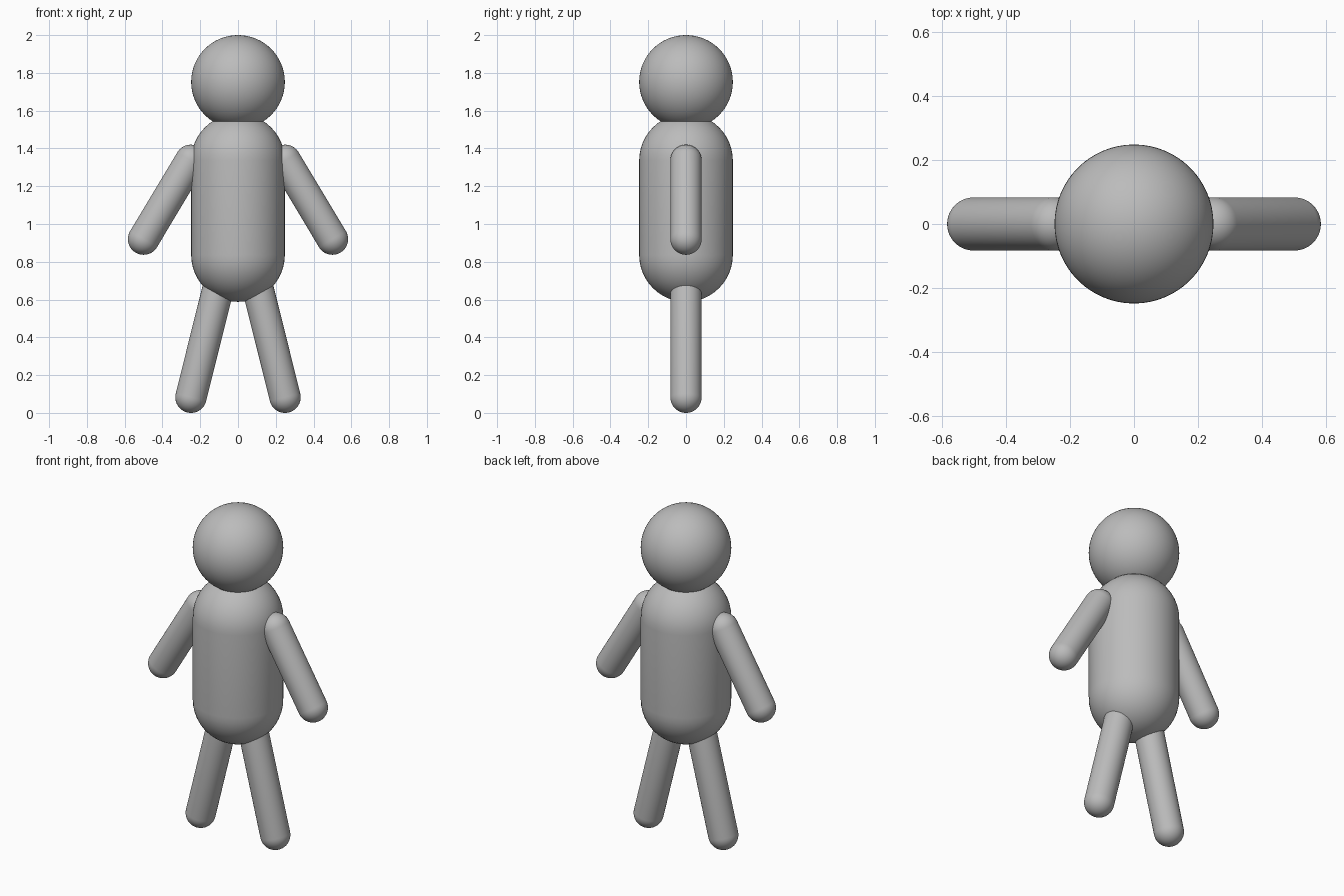
import bpy
import bmesh
from math import pi, sin, cos
from mathutils import Vector

cube = bpy.data.objects.get("Cube")
if cube:
    bpy.data.objects.remove(cube, do_unlink=True)

grey = bpy.data.materials.new("plain_grey")
grey.use_nodes = True
GREY = (0.5, 0.5, 0.5, 1)
grey.diffuse_color = GREY
grey.node_tree.nodes["Principled BSDF"].inputs["Base Color"].default_value = GREY


def capsule(name, start, end, radius, segments=48, rings=12):
    """Round-ended rod, spun from a profile and laid from start to end."""
    start, end = Vector(start), Vector(end)
    axis = end - start
    profile = []
    for centre, first in ((0, -pi / 2), (axis.length, 0)):
        for i in range(rings + 1):
            a = first + i * pi / 2 / rings
            profile.append((radius * cos(a), 0, centre + radius * sin(a)))
    bm = bmesh.new()
    verts = [bm.verts.new(p) for p in profile]
    edges = [bm.edges.new(pair) for pair in zip(verts, verts[1:])]
    bmesh.ops.spin(bm, geom=verts + edges, cent=(0, 0, 0), axis=(0, 0, 1),
                   angle=2 * pi, steps=segments)
    bmesh.ops.remove_doubles(bm, verts=bm.verts, dist=0.0001)
    bmesh.ops.recalc_face_normals(bm, faces=bm.faces)
    turn = Vector((0, 0, 1)).rotation_difference(axis)
    bmesh.ops.rotate(bm, verts=bm.verts, cent=(0, 0, 0), matrix=turn.to_matrix())
    bmesh.ops.translate(bm, verts=bm.verts, vec=start)
    for face in bm.faces:
        face.smooth = True
    mesh = bpy.data.meshes.new(name)
    bm.to_mesh(mesh)
    bm.free()
    mesh.materials.append(grey)
    obj = bpy.data.objects.new(name, mesh)
    bpy.context.collection.objects.link(obj)
    return obj


# Head
bpy.ops.mesh.primitive_uv_sphere_add(segments=64, ring_count=32, radius=0.248,
                                     location=(0, 0, 1.752))
head = bpy.context.object
head.name = "head"
head.data.materials.append(grey)
bpy.ops.object.shade_smooth()

# Torso
capsule("torso", (0, 0, 0.836), (0, 0, 1.336), 0.248)

# Limbs, one pair for each side
for side, s in (("left", 1), ("right", -1)):
    capsule(side + "_arm", (s * 0.5, 0, 0.92), (s * 0.25, 0, 1.337), 0.083)
    capsule(side + "_leg", (s * 0.249, 0, 0.083), (s * 0.083, 0, 0.75), 0.083)
